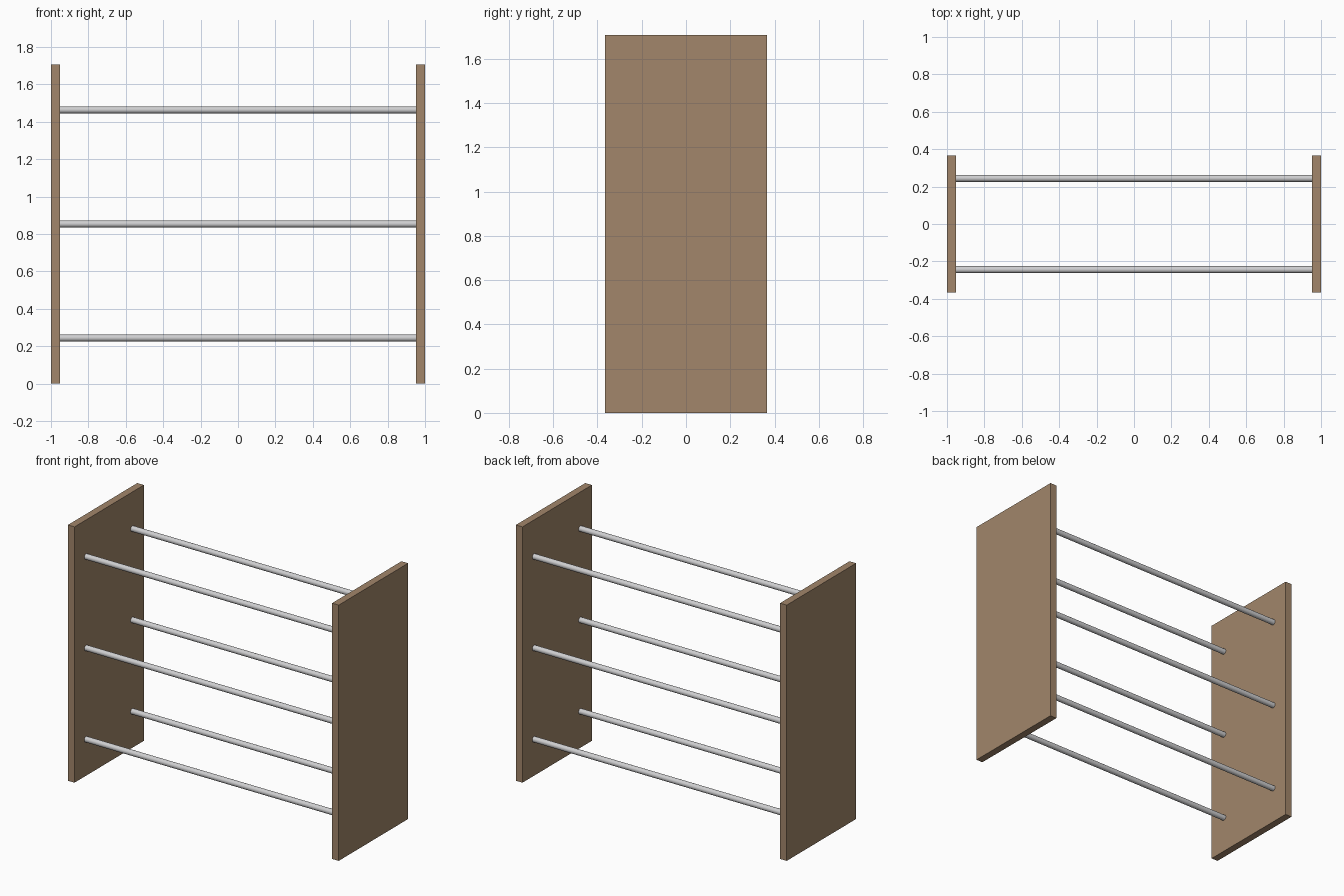
import bpy
import math

cube = bpy.data.objects.get("Cube")
if cube:
    bpy.data.objects.remove(cube, do_unlink=True)

# The rack is laid out on a module: 82 wide, 30 deep, 70 high
U = 2 / 82
WIDTH, DEPTH, HEIGHT, THICK = 82 * U, 30 * U, 70 * U, 2 * U
ROD_RADIUS = 0.0185


def make_material(name, rgb):
    mat = bpy.data.materials.new(name)
    mat.use_nodes = True
    color = (*rgb, 1)
    mat.diffuse_color = color
    mat.node_tree.nodes["Principled BSDF"].inputs["Base Color"].default_value = color
    return mat


wood = make_material("brown wood", (0.36, 0.24, 0.145))
metal = make_material("light grey metal", (0.62, 0.62, 0.63))


def side_panel(name, side):
    bpy.ops.mesh.primitive_cube_add(
        size=1, location=(side * (WIDTH - THICK) / 2, 0, HEIGHT / 2))
    panel = bpy.context.object
    panel.name = name
    panel.scale = (THICK, DEPTH, HEIGHT)
    bpy.ops.object.transform_apply(location=False, rotation=False, scale=True)
    panel.data.materials.append(wood)


def rod(name, y, z):
    bpy.ops.mesh.primitive_cylinder_add(
        vertices=32, radius=ROD_RADIUS, depth=WIDTH - 2 * THICK,
        location=(0, y, z), rotation=(0, math.pi / 2, 0))
    bar = bpy.context.object
    bar.name = name
    bpy.ops.object.shade_smooth_by_angle()
    bar.data.materials.append(metal)


# Upright wooden sides
side_panel("left_panel", 1)
side_panel("right_panel", -1)

# Three pairs of rods between the sides
for level, height in (("lower", 10), ("middle", 35), ("upper", 60)):
    for place, y in (("front", -10), ("back", 10)):
        rod(f"{level}_{place}_rod", y * U, height * U)
